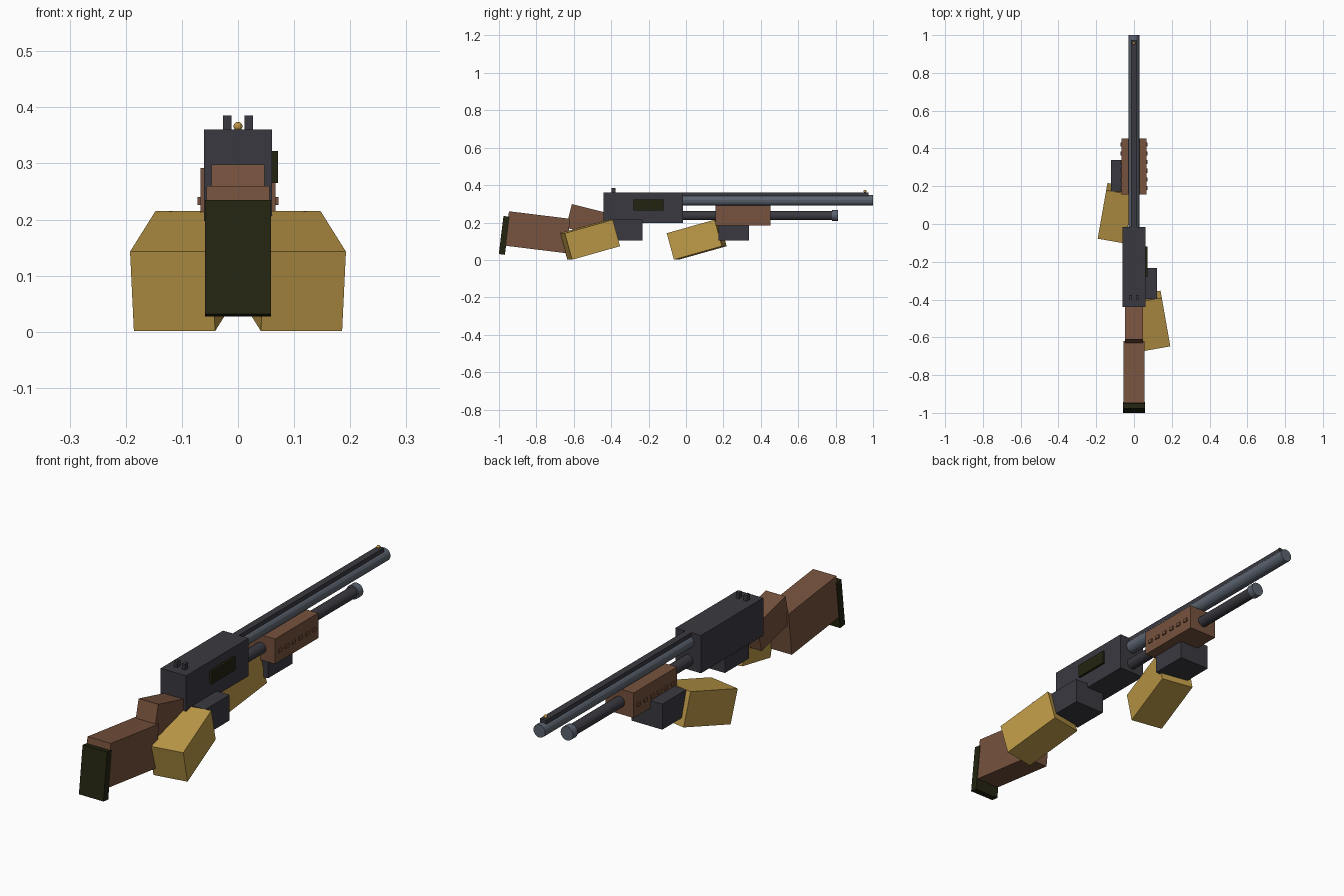
import bpy, bmesh
from math import radians, pi
from mathutils import Matrix

if "Cube" in bpy.data.objects:
    bpy.data.objects.remove(bpy.data.objects["Cube"])


def material(name, srgb):
    lin = [((c / 255 + 0.055) / 1.055) ** 2.4 for c in srgb] + [1]
    m = bpy.data.materials.new(name)
    m.use_nodes = True
    m.diffuse_color = lin
    m.node_tree.nodes["Principled BSDF"].inputs["Base Color"].default_value = lin
    return m


gunmetal = material("gunmetal", (58, 57, 64))
steel = material("steel", (92, 100, 112))
wood = material("wood", (118, 82, 61))
rubber = material("dark olive", (36, 36, 17))
sleeve = material("sleeve yellow", (190, 154, 72))
brass = material("brass", (190, 150, 70))


def finish(name, bm, mat, loc, rot=(0, 0, 0)):
    mesh = bpy.data.meshes.new(name)
    bm.to_mesh(mesh)
    bm.free()
    mesh.materials.append(mat)
    ob = bpy.data.objects.new(name, mesh)
    ob.location = loc
    ob.rotation_euler = [radians(a) for a in rot]
    bpy.context.collection.objects.link(ob)
    return ob


def box(name, mat, loc, size, rot=(0, 0, 0)):
    bm = bmesh.new()
    bmesh.ops.create_cube(bm, size=1)
    bmesh.ops.scale(bm, vec=size, verts=bm.verts)
    return finish(name, bm, mat, loc, rot)


def span(name, mat, x, y, z):
    """Upright box given by its limits on each axis."""
    lims = (x, y, z)
    return box(name, mat, [(a + b) / 2 for a, b in lims], [b - a for a, b in lims])


def tube(name, mat, y, z, radius):
    """Faceted cylinder along y."""
    bm = bmesh.new()
    bmesh.ops.create_cone(bm, cap_ends=True, segments=16, radius1=radius, radius2=radius,
                          depth=y[1] - y[0], matrix=Matrix.Rotation(pi / 2, 4, 'X'))
    return finish(name, bm, mat, (0, (y[0] + y[1]) / 2, z))


# Receiver, ejection port and rear sight
span("receiver", gunmetal, (-0.061, 0.061), (-0.44, -0.015), (0.197, 0.36))
span("ejection_port", rubber, (0.055, 0.071), (-0.28, -0.12), (0.265, 0.322))
for side, name in ((1, "left"), (-1, "right")):
    box("rear_sight_" + name, gunmetal, (side * 0.019, -0.388, 0.37), (0.015, 0.022, 0.03))

# Barrel, rib and front bead
tube("barrel", steel, (-0.03, 1.0), 0.319, 0.028)
span("barrel_rib", gunmetal, (-0.015, 0.015), (-0.03, 0.975), (0.335, 0.36))
bm = bmesh.new()
bmesh.ops.create_uvsphere(bm, u_segments=12, v_segments=8, radius=0.008)
finish("front_bead", bm, brass, (0, 0.957, 0.366))

# Magazine tube and cap
tube("magazine_tube", gunmetal, (-0.03, 0.79), 0.237, 0.024)
tube("magazine_cap", steel, (0.78, 0.812), 0.237, 0.03)

# Sliding forend with a row of grip ridges on each side
span("forend", wood, (-0.067, 0.067), (0.157, 0.452), (0.184, 0.292))
for side, name in ((1, "left"), (-1, "right")):
    for i in range(6):
        box(f"forend_ridge_{name}_{i + 1}", wood,
            (side * 0.068, 0.19 + i * 0.046, 0.233), (0.009, 0.022, 0.015))

# Stock, wrist and butt pad
box("stock_wrist", wood, (0, -0.529, 0.211), (0.094, 0.2, 0.13), (-14, 0, 0))
box("stock", wood, (0, -0.794, 0.148), (0.112, 0.33, 0.185), (-7, 0, 0))
box("butt_pad", rubber, (0, -0.972, 0.131), (0.117, 0.033, 0.205), (-7, 0, 0))

# Gloved hands and sleeved forearms, one at the wrist and one under the forend
for side, shift, name in ((1, 0, "left"), (-1, 0.57, "right")):
    box("hand_" + name, gunmetal, (side * 0.05, -0.315 + shift, 0.16), (0.146, 0.165, 0.11))
    box("forearm_" + name, sleeve, (side * 0.094, -0.513 + shift, 0.108),
        (0.147, 0.27, 0.147), (15.5, 0, side * 10))
